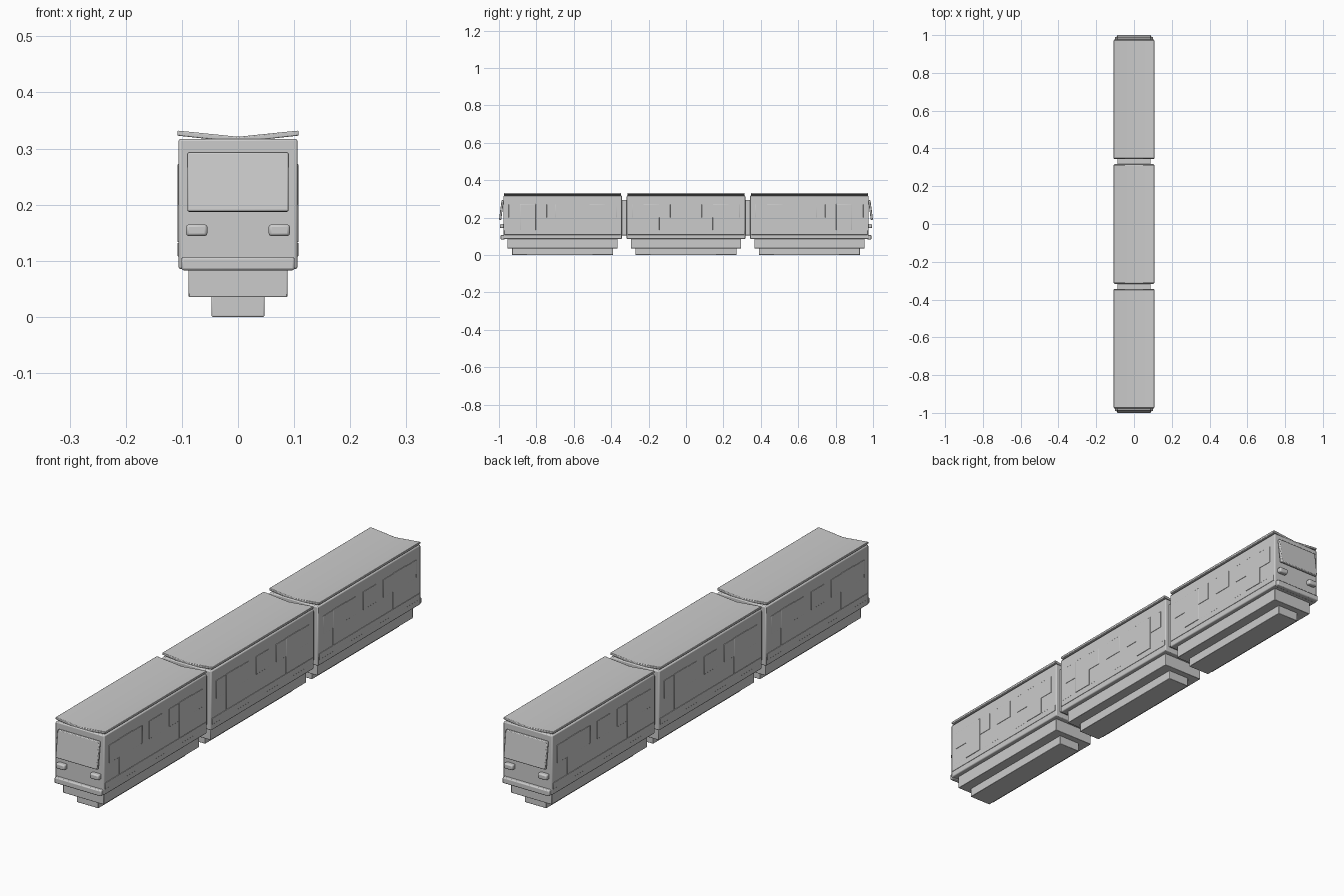
import bpy, bmesh, math
from mathutils import Matrix

if "Cube" in bpy.data.objects:
    bpy.data.objects.remove(bpy.data.objects["Cube"])


def finish(obj, bevel, segments=2):
    if bevel:
        m = obj.modifiers.new("soft_edges", "BEVEL")
        m.width, m.segments, m.limit_method = bevel, segments, "ANGLE"
    bpy.ops.object.select_all(action="DESELECT")
    obj.select_set(True)
    bpy.context.view_layer.objects.active = obj
    bpy.ops.object.shade_smooth_by_angle(angle=math.radians(35))
    return obj


def new_object(name, bm):
    mesh = bpy.data.meshes.new(name)
    bm.to_mesh(mesh)
    bm.free()
    obj = bpy.data.objects.new(name, mesh)
    bpy.context.collection.objects.link(obj)
    return obj


def box(name, x, y, z, bevel=0.002, tilt=0.0):
    """Box from (min, max) ranges, tilted about x through its centre."""
    bm = bmesh.new()
    bmesh.ops.create_cube(bm, size=1)
    size = [r[1] - r[0] for r in (x, y, z)]
    mid = [(r[1] + r[0]) / 2 for r in (x, y, z)]
    bmesh.ops.scale(bm, vec=size, verts=bm.verts)
    obj = new_object(name, bm)
    obj.data.transform(Matrix.Translation(mid) @ Matrix.Rotation(tilt, 4, "X"))
    return finish(obj, bevel)


def extrude_profile(name, points, y0, y1, bevel=0.002):
    """Closed xz profile extruded along y."""
    bm = bmesh.new()
    face = bm.faces.new([bm.verts.new((x, y0, z)) for x, z in points])
    new = bmesh.ops.extrude_face_region(bm, geom=[face])["geom"]
    verts = [g for g in new if isinstance(g, bmesh.types.BMVert)]
    bmesh.ops.translate(bm, vec=(0, y1 - y0, 0), verts=verts)
    bmesh.ops.recalc_face_normals(bm, faces=bm.faces)
    return finish(new_object(name, bm), bevel)


def span(centre, half):
    return (centre - half, centre + half)


# Three cars
for car, yc in (("front_car", -0.66), ("middle_car", 0.0), ("rear_car", 0.66)):
    box(car + "_body", (-0.106, 0.106), span(yc, 0.317), (0.085, 0.317), 0.004)
    box(car + "_underframe", (-0.088, 0.088), span(yc, 0.295), (0.035, 0.09))
    box(car + "_bogie_skirt", (-0.047, 0.047), span(yc, 0.27), (0, 0.038))

    # Butterfly roof with a valley in the middle
    roof = [(-0.108, 0.323), (0, 0.311), (0.108, 0.323),
            (0.108, 0.332), (0, 0.321), (-0.108, 0.332)]
    extrude_profile(car + "_roof", roof, yc - 0.313, yc + 0.313)

    # Side windows, doors and stripe
    for side, s in (("left", -1), ("right", 1)):
        def side_x(out):
            return tuple(sorted((s * 0.1, s * out)))
        for i in range(5):
            box(f"{car}_{side}_window_{i + 1}", side_x(0.1075),
                span(yc + (i - 2) * 0.124, 0.04), (0.2, 0.27), 0.001)
        for i, d in enumerate((-0.185, 0.185)):
            box(f"{car}_{side}_door_{i + 1}", side_x(0.108),
                span(yc + d, 0.042), (0.133, 0.272), 0.001)
        box(f"{car}_{side}_stripe", side_x(0.1075), span(yc, 0.312),
            (0.108, 0.132), 0.001)

# Gangway connectors between cars
for name, y in (("front_gangway", -0.33), ("rear_gangway", 0.33)):
    box(name, (-0.088, 0.088), span(y, 0.03), (0.105, 0.295))

# Cab faces at both ends
for name, s in (("front", -1), ("rear", 1)):
    box(name + "_windscreen", (-0.09, 0.09), span(s * 0.987, 0.006),
        (0.187, 0.293), 0.003, tilt=s * 0.13)
    box(name + "_bumper", (-0.101, 0.101), span(s * 0.98, 0.011),
        (0.083, 0.106), 0.004)
    for side, x in (("left", -0.0735), ("right", 0.0735)):
        box(f"{name}_{side}_headlight", span(x, 0.019), span(s * 0.984, 0.011),
            (0.144, 0.165), 0.005)
